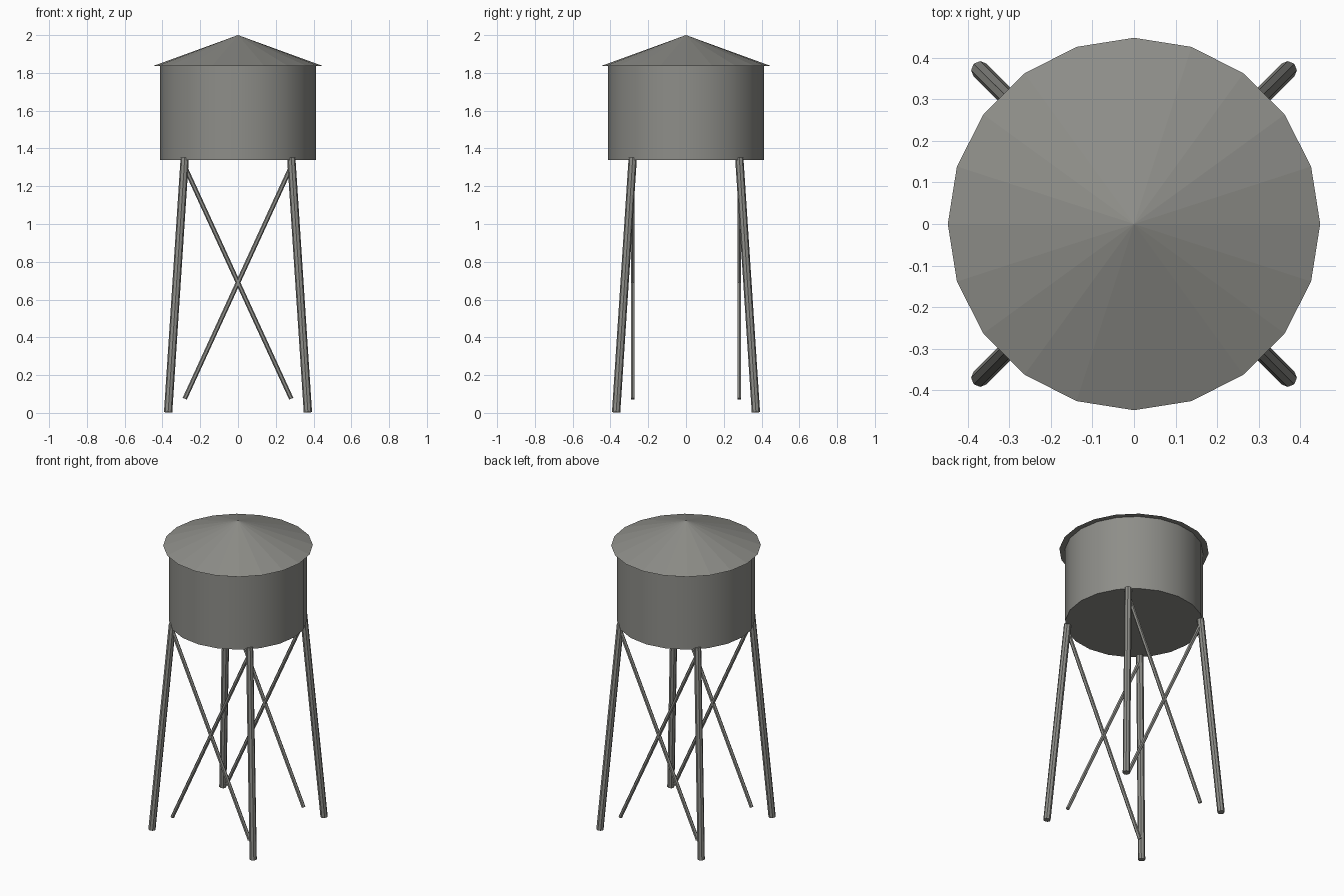
import bpy
from mathutils import Vector

cube = bpy.data.objects.get("Cube")
if cube:
    bpy.data.objects.remove(cube, do_unlink=True)

# Single weathered metal colour
metal = bpy.data.materials.new("weathered_grey")
metal.use_nodes = True
colour = (0.27, 0.27, 0.25, 1)
metal.diffuse_color = colour
metal.node_tree.nodes["Principled BSDF"].inputs["Base Color"].default_value = colour


def finish(name, smooth=False):
    obj = bpy.context.object
    obj.name = name
    obj.data.materials.append(metal)
    if smooth:
        bpy.ops.object.shade_smooth_by_angle()
    return obj


def strut(name, start, end, radius, sides):
    """Straight round bar between two points."""
    a, b = Vector(start), Vector(end)
    bpy.ops.mesh.primitive_cylinder_add(
        vertices=sides, radius=radius, depth=(b - a).length, location=(a + b) / 2,
        rotation=(b - a).to_track_quat("Z", "Y").to_euler())
    return finish(name)


# Tank
bpy.ops.mesh.primitive_cylinder_add(vertices=20, radius=0.413, depth=0.5,
                                    location=(0, 0, 1.59))
finish("tank", smooth=True)

# Conical roof with overhanging eaves
bpy.ops.mesh.primitive_cone_add(vertices=20, radius1=0.448, radius2=0, depth=0.163,
                                location=(0, 0, 1.9185))
finish("roof")

# Splayed legs
for y_name, sy in (("front", -1), ("back", 1)):
    for x_name, sx in (("left", 1), ("right", -1)):
        strut(f"{y_name}_{x_name}_leg", (sx * 0.37, sy * 0.37, 0.003),
              (sx * 0.282, sy * 0.282, 1.35), 0.022, 8)

# Crossed braces on the front and back
for y_name, sy in (("front", -1), ("back", 1)):
    for x_name, sx in (("left", 1), ("right", -1)):
        strut(f"{y_name}_{x_name}_brace", (sx * 0.282, sy * 0.282, 0.075),
              (-sx * 0.282, sy * 0.282, 1.305), 0.012, 6)
